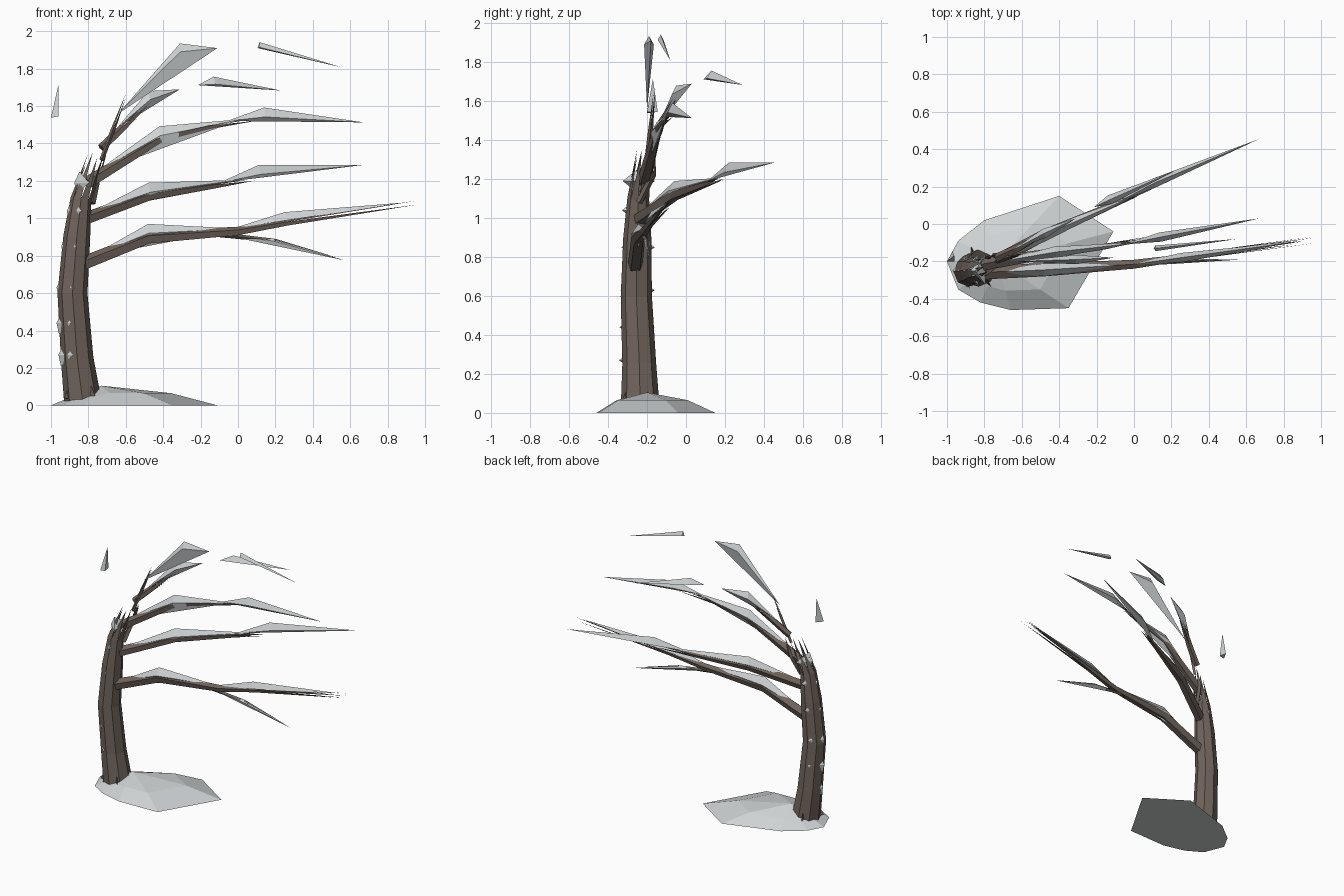
import bpy, bmesh, math, random
from mathutils import Vector

random.seed(4)
cube = bpy.data.objects.get("Cube")
if cube:
    bpy.data.objects.remove(cube, do_unlink=True)


def material(name, color):
    m = bpy.data.materials.new(name)
    m.use_nodes = True
    m.diffuse_color = color
    m.node_tree.nodes["Principled BSDF"].inputs["Base Color"].default_value = color
    return m


BARK = material("brown bark", (0.16, 0.125, 0.105, 1))
SNOW = material("pale snow", (0.62, 0.65, 0.66, 1))


def finish(name, bm, mat):
    bmesh.ops.recalc_face_normals(bm, faces=bm.faces)
    mesh = bpy.data.meshes.new(name)
    bm.to_mesh(mesh)
    bm.free()
    mesh.materials.append(mat)
    ob = bpy.data.objects.new(name, mesh)
    bpy.context.collection.objects.link(ob)
    return ob


def limb(name, path, sides=5, ragged=0.25):
    """Faceted tube along (x, y, z, radius) points; every side ends in its own splinter."""
    bm = bmesh.new()
    pts = [Vector(p[:3]) for p in path]
    rings = []
    for i, p in enumerate(pts):
        d = (pts[min(i + 1, len(pts) - 1)] - pts[max(i - 1, 0)]).normalized()
        u = d.cross(Vector((0, 1, 0))).normalized()
        v = d.cross(u)
        ring = []
        for k in range(sides):
            # The last entry is the splinter tips, centred on each side
            last = i == len(pts) - 1
            a = math.tau * (k + (0.5 if last else 0)) / sides
            q = p + (u * math.cos(a) + v * math.sin(a)) * path[i][3]
            if last:
                q = q.lerp(pts[-2], random.uniform(0, ragged))
            ring.append(bm.verts.new(q))
        rings.append(ring)
    bm.faces.new(rings[0])
    for i in range(len(rings) - 1):
        for k in range(sides):
            a, b = rings[i][k], rings[i][(k + 1) % sides]
            if i == len(rings) - 2:
                bm.faces.new((a, b, rings[-1][k]))
            else:
                c, d = rings[i + 1][(k + 1) % sides], rings[i + 1][k]
                bm.faces.new((a, b, c, d))
    return finish(name, bm, BARK)


def hull(name, points, mat):
    bm = bmesh.new()
    for p in points:
        bm.verts.new(p)
    bmesh.ops.convex_hull(bm, input=bm.verts)
    return finish(name, bm, mat)


def drift(name, start, crest, end, width, height):
    """Snow wedge tapering from a triangular crest to a point at both ends."""
    a, c, b = Vector(start), Vector(crest), Vector(end)
    side = (b - a).cross(Vector((0, 0, 1))).normalized() * width / 2
    low = c - Vector((0, 0, height))
    return hull(name, (a, b, c, low + side, low - side), SNOW)


# Snow mound: flat outline, raised shoulder and a peak at the trunk
outline = [(-1, -.2), (-.94, -.09), (-.8, .02), (-.4, .15), (-.11, -.04),
           (-.35, -.45), (-.66, -.46), (-.82, -.42), (-.94, -.35)]
peak = Vector((-.73, -.2, .105))
bm = bmesh.new()
base = [bm.verts.new((x, y, 0)) for x, y in outline]
shoulder = []
for x, y in outline:
    p = Vector((x, y, 0)).lerp(peak, 0.4)
    p.z = 0.065 if x > -0.7 else 0.045
    shoulder.append(bm.verts.new(p))
top = bm.verts.new(peak)
bm.faces.new(base)
for k in range(len(base)):
    n = (k + 1) % len(base)
    bm.faces.new((base[k], base[n], shoulder[n], shoulder[k]))
    bm.faces.new((shoulder[k], shoulder[n], top))
finish("snow_mound", bm, SNOW)

# Leaning trunk with a splintered top, and its roots
limb("trunk", [(-.83, -.235, .02, .1), (-.86, -.24, .25, .087), (-.885, -.255, .6, .08),
               (-.862, -.25, .9, .072), (-.84, -.245, 1.1, .056), (-.76, -.21, 1.35, .045)],
     sides=8, ragged=0.3)
for i, (x, y) in enumerate([(-.87, -.12), (-.76, -.34), (-.72, -.18), (-.93, -.3)]):
    hull(f"root_{i + 1}", [(x, y, .04), (-.84, -.24, .25), (-.84, -.2, .02),
                           (-.8, -.25, .02), (-.88, -.25, .02)], BARK)

# Branches swept to one side by the wind
limb("lowest_branch", [(-.83, -.26, .755, .04), (-.48, -.245, .895, .037), (0, -.215, .93, .025),
                       (.26, -.18, .975, .018), (1, -.08, 1.085, .02)])
limb("lowest_twig", [(-.12, -.22, .915, .014), (.2, -.2, .88, .01), (.54, -.19, .785, .003)], 4)
limb("middle_branch", [(-.83, -.25, .99, .036), (-.48, -.06, 1.12, .032),
                       (-.12, .1, 1.175, .018), (.13, .2, 1.21, .012)], ragged=.5)
limb("upper_branch", [(-.8, -.215, 1.19, .036), (-.4, -.15, 1.435, .026),
                      (-.15, -.12, 1.49, .016), (.13, -.07, 1.53, .012)], ragged=.5)
limb("top_branch", [(-.73, -.18, 1.375, .024), (-.62, -.13, 1.48, .022), (-.45, -.04, 1.64, .014)])
limb("top_twig", [(-.73, -.2, 1.31, .012), (-.67, -.18, 1.47, .012), (-.59, -.16, 1.68, .006)], 4)
limb("snapped_twig", [(-.78, -.24, 1.08, .018), (-.75, -.17, 1.22, .016), (-.7, -.16, 1.38, .01)], 4)

# Snow lying along the branches, and loose pieces blown off them
drifts = [
    ("lowest_inner", (-.8, -.26, .79), (-.48, -.245, .97), (0, -.215, .945), .07, .05),
    ("lowest_outer", (-.03, -.22, .945), (.25, -.18, 1.033), (.9, -.09, 1.085), .05, .045),
    ("lowest_twig", (-.12, -.22, .92), (.19, -.2, .892), (.57, -.19, .775), .03, .014),
    ("middle_inner", (-.79, -.23, 1.03), (-.48, -.06, 1.19), (0, .15, 1.205), .065, .05),
    ("middle_outer", (-.1, .11, 1.19), (.11, .22, 1.285), (.67, .455, 1.285), .05, .05),
    ("upper_inner", (-.77, -.21, 1.24), (-.42, -.15, 1.492), (.02, -.1, 1.53), .06, .05),
    ("upper_outer", (-.06, -.11, 1.52), (.14, -.07, 1.592), (.67, .03, 1.513), .05, .05),
    ("top_inner", (-.65, -.14, 1.48), (-.48, -.05, 1.68), (-.31, .03, 1.69), .05, .045),
    ("crown", (-.64, -.2, 1.56), (-.31, -.19, 1.935), (-.11, -.18, 1.91), .05, .045),
    ("loose_low", (-.215, .09, 1.712), (-.13, .13, 1.757), (.23, .29, 1.683), .05, .04),
    ("loose_high", (.105, -.13, 1.91), (.115, -.13, 1.942), (.55, -.08, 1.808), .03, .028),
]
for name, *shape in drifts:
    drift(name + "_snow", *shape)
hull("loose_side_snow", [(-.96, -.17, 1.715), (-1, -.2, 1.538), (-.96, -.2, 1.545),
                         (-.97, -.145, 1.545)], SNOW)

# Snow lumps caught on the windward side of the trunk
for i, (x, z) in enumerate([(-.945, .27), (-.955, .44), (-.955, .63),
                            (-.93, .85), (-.9, 1.04), (-.86, 1.19)]):
    r = 0.06
    hull(f"trunk_snow_{i + 1}", [(x - .015, -.25, z), (x + .012, -.25, z + r),
                                 (x - .002, -.25, z - r), (x + .065, -.345 + i * .004, z),
                                 (x + .065, -.16, z), (x + .06, -.25, z)], SNOW)
